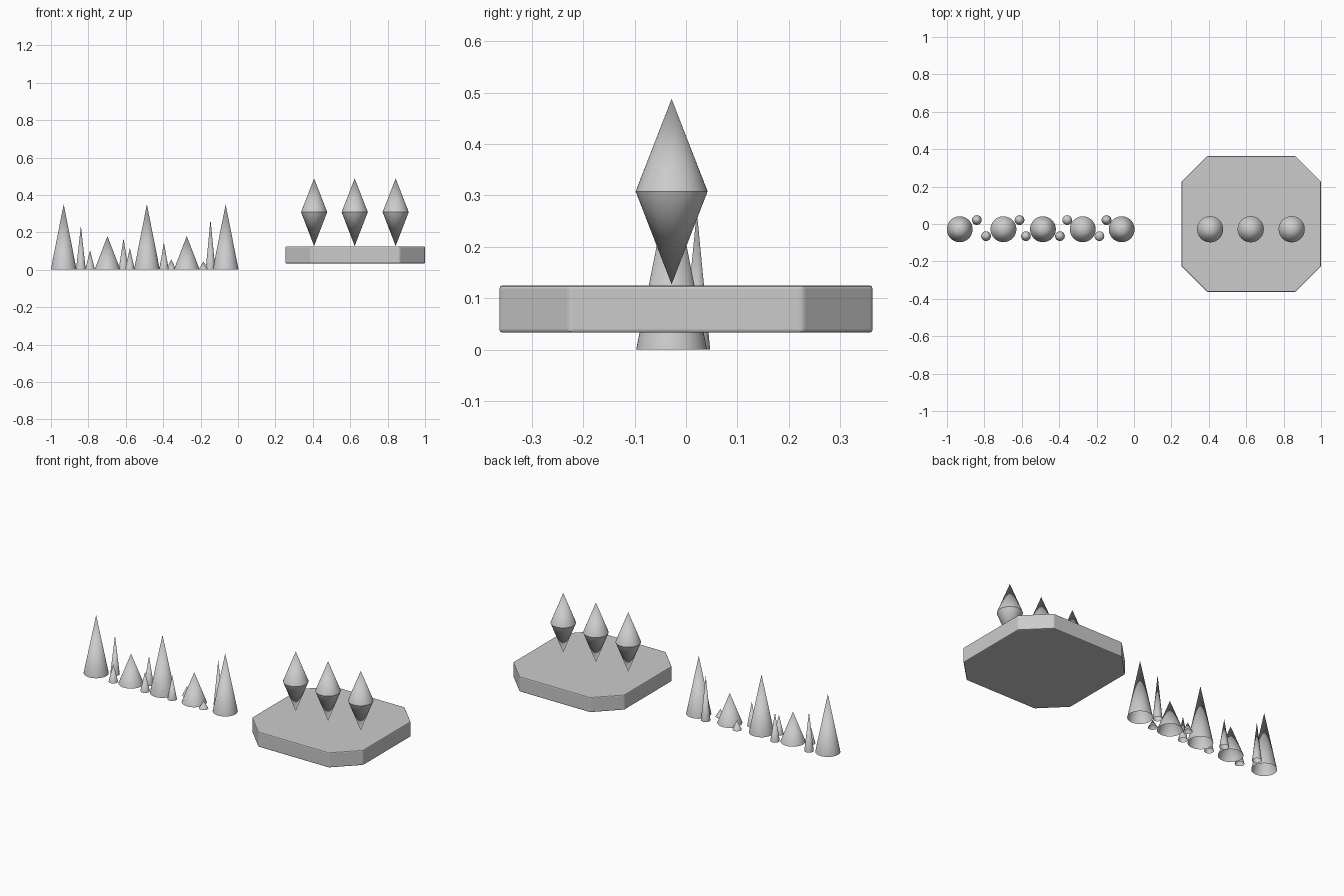
import bpy, bmesh, math

if "Cube" in bpy.data.objects:
    bpy.data.objects.remove(bpy.data.objects["Cube"])

ROW_Y = -0.028   # line on which the large spikes and crystals stand


def finish(name, bm):
    """Turn a bmesh into a named object."""
    mesh = bpy.data.meshes.new(name)
    bm.normal_update()
    bm.to_mesh(mesh)
    bm.free()
    obj = bpy.data.objects.new(name, mesh)
    bpy.context.collection.objects.link(obj)
    return obj


def lathe(name, profile, x, y, segments=48):
    """Open shell of revolution through (radius, z) points; radius 0 is a tip."""
    bm = bmesh.new()
    rings = []
    for r, z in profile:
        n = segments if r else 1
        rings.append([bm.verts.new((x + r * math.cos(2 * math.pi * i / n),
                                    y + r * math.sin(2 * math.pi * i / n), z))
                      for i in range(n)])
    for low, high in zip(rings, rings[1:]):
        for i in range(segments):
            j = (i + 1) % segments
            if len(high) == 1:
                bm.faces.new((low[i], low[j], high[0]))
            else:
                bm.faces.new((low[0], high[j], high[i]))
    for f in bm.faces:
        f.smooth = True
    for e in bm.edges:   # keep the crystal's waist crisp
        if len(e.link_faces) == 2 and len(profile) == 3:
            if all(abs(v.co.z - profile[1][1]) < 1e-5 for v in e.verts):
                e.smooth = False
    return finish(name, bm)


# Large spikes: alternating tall and short hollow cones
for i, (x, h) in enumerate([(-0.932, 0.35), (-0.698, 0.18), (-0.487, 0.35),
                            (-0.274, 0.18), (-0.066, 0.35)]):
    lathe(f"large_spike_{i + 1}", [(0.069, 0), (0, h)], x, ROW_Y)

# Small spikes: (x, height) in a back row and a front row
small = {0.021: [(-0.840, 0.235), (-0.612, 0.17), (-0.357, 0.056), (-0.147, 0.27)],
         -0.065: [(-0.791, 0.105), (-0.578, 0.116), (-0.396, 0.145), (-0.185, 0.045)]}
for y, spikes in small.items():
    row = "back" if y > 0 else "front"
    for i, (x, h) in enumerate(spikes):
        lathe(f"small_spike_{row}_{i + 1}", [(0.026, 0), (0, h)], x, y, 32)

# Crystals: double cones balancing on the platform
for i, x in enumerate((0.407, 0.624, 0.843)):
    lathe(f"crystal_{i + 1}", [(0, 0.127), (0.07, 0.308), (0, 0.488)], x, ROW_Y)

# Platform: slab with cut corners and softly rounded edges
hx, hy, cut, cx = 0.373, 0.363, 0.136, 0.627
outline = [(hx, -hy + cut), (hx, hy - cut), (hx - cut, hy), (-hx + cut, hy),
           (-hx, hy - cut), (-hx, -hy + cut), (-hx + cut, -hy), (hx - cut, -hy)]
bm = bmesh.new()
base = bm.faces.new([bm.verts.new((cx + x, y, 0.033)) for x, y in outline])
top = bmesh.ops.extrude_face_region(bm, geom=[base], use_keep_orig=True)
bmesh.ops.translate(bm, vec=(0, 0, 0.092),
                    verts=[g for g in top["geom"] if isinstance(g, bmesh.types.BMVert)])
bmesh.ops.recalc_face_normals(bm, faces=bm.faces[:])
platform = finish("platform", bm)
bevel = platform.modifiers.new("rounded_edges", "BEVEL")
bevel.width = 0.006
bevel.segments = 2
bevel.limit_method = "ANGLE"
